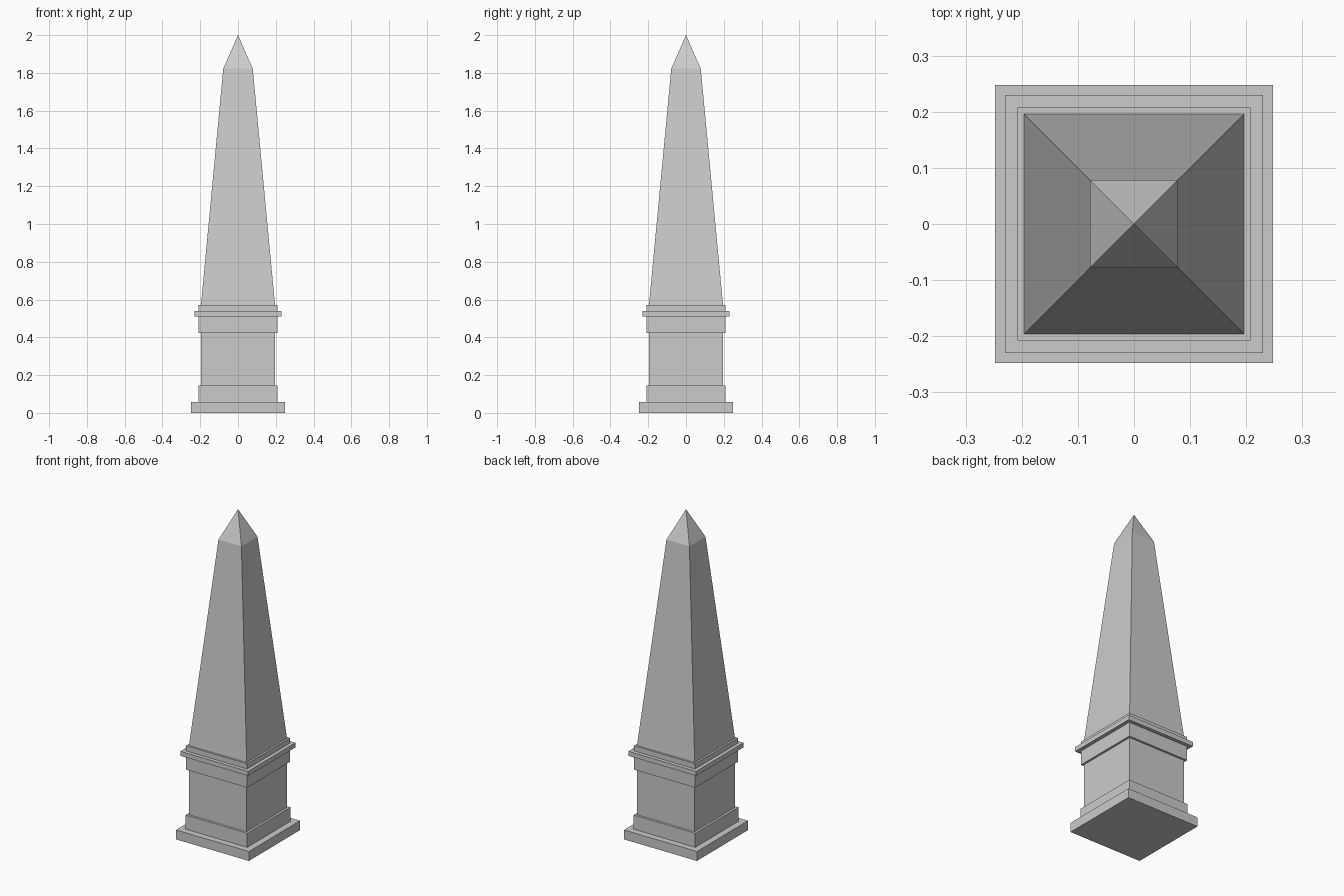
import bpy
import bmesh

if "Cube" in bpy.data.objects:
    bpy.data.objects.remove(bpy.data.objects["Cube"])


def square_loft(name, profile, cap_bottom=False, cap_top=False):
    """Stack square rings from (half width, z) pairs; half width 0 makes an apex."""
    bm = bmesh.new()
    rings = []
    for h, z in profile:
        corners = [(-1, -1), (1, -1), (1, 1), (-1, 1)] if h else [(0, 0)]
        rings.append([bm.verts.new((x * h, y * h, z)) for x, y in corners])
    for a, b in zip(rings, rings[1:]):
        for i in range(4):
            j = (i + 1) % 4
            if len(b) == 1:
                bm.faces.new((a[i], a[j], b[0]))
            else:
                bm.faces.new((a[i], a[j], b[j], b[i]))
    if cap_bottom:
        bm.faces.new(rings[0][::-1])
    if cap_top:
        bm.faces.new(rings[-1])
    mesh = bpy.data.meshes.new(name)
    bm.to_mesh(mesh)
    bm.free()
    obj = bpy.data.objects.new(name, mesh)
    bpy.context.collection.objects.link(obj)
    return obj


# Stepped pedestal: (half width, bottom z, top z) of each course
courses = [
    (0.248, 0.0, 0.058),    # plinth
    (0.209, 0.058, 0.145),  # base course
    (0.195, 0.145, 0.424),  # die
    (0.208, 0.424, 0.511),  # frieze
    (0.230, 0.511, 0.539),  # cornice
    (0.208, 0.539, 0.571),  # top step
]
pedestal_profile = [(h, z) for h, lo, hi in courses for z in (lo, hi)]
square_loft("pedestal", pedestal_profile, cap_bottom=True, cap_top=True)

# Tapering shaft with its pointed tip
square_loft("obelisk_shaft", [(0.196, 0.571), (0.078, 1.823), (0, 2.0)])
